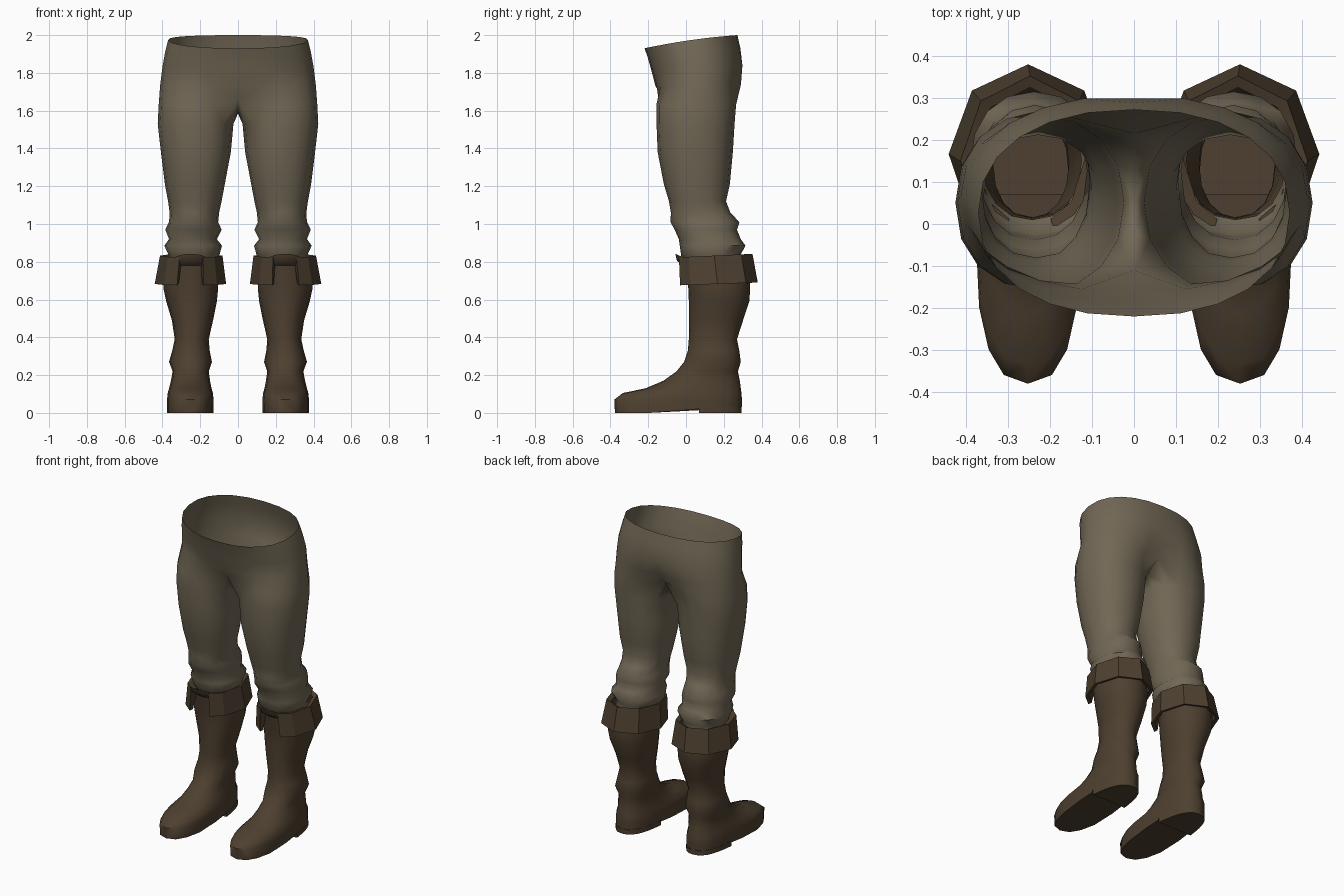
import bpy, bmesh, math

if "Cube" in bpy.data.objects:
    bpy.data.objects.remove(bpy.data.objects["Cube"])


def material(name, color):
    m = bpy.data.materials.new(name)
    m.diffuse_color = (*color, 1)
    m.use_nodes = True
    m.node_tree.nodes["Principled BSDF"].inputs["Base Color"].default_value = m.diffuse_color
    return m


CLOTH = material("olive_cloth", (0.165, 0.136, 0.090))
LEATHER = material("brown_leather", (0.076, 0.051, 0.029))


def curve_point(a, xi, xo, yf, yb, n=2.2):
    """Point on a rounded oval; angle 0 is the inner side, 90 degrees the front."""
    c, s = math.cos(a), math.sin(a)
    px = math.copysign(abs(c) ** (2 / n), c)
    py = math.copysign(abs(s) ** (2 / n), s)
    return ((xi + xo) / 2 - px * (xo - xi) / 2, (yf + yb) / 2 - py * (yb - yf) / 2)


def oval(count, z, xi, xo, yf, yb, n=2.2):
    return [(*curve_point(2 * math.pi * i / count, xi, xo, yf, yb, n), z) for i in range(count)]


def bridge(bm, a, b, closed=True):
    for i in range(len(a) if closed else len(a) - 1):
        j = (i + 1) % len(a)
        bm.faces.new((a[i], a[j], b[j], b[i]))


def add_ring(bm, pts):
    return [bm.verts.new(p) for p in pts]


def finish(bm, name, mat, angle=50):
    bmesh.ops.recalc_face_normals(bm, faces=bm.faces)
    me = bpy.data.meshes.new(name)
    bm.to_mesh(me)
    bm.free()
    ob = bpy.data.objects.new(name, me)
    bpy.context.collection.objects.link(ob)
    me.materials.append(mat)
    bpy.ops.object.select_all(action='DESELECT')
    ob.select_set(True)
    bpy.context.view_layer.objects.active = ob
    bpy.ops.object.shade_smooth_by_angle(angle=math.radians(angle))
    mod = ob.modifiers.new("mirror", 'MIRROR')
    mod.use_clip = True
    mod.merge_threshold = 0.0005
    return ob


def loft(name, rings, mat, closed=True, caps=(False, False), angle=50):
    bm = bmesh.new()
    vs = [add_ring(bm, r) for r in rings]
    for a, b in zip(vs, vs[1:]):
        bridge(bm, a, b, closed)
    for cap, r in zip(caps, (vs[0], vs[-1])):
        if cap:
            bm.faces.new(r)
    return finish(bm, name, mat, angle)


# Trousers: leg rings from hem to crotch (z, inner x, outer x, front y, back y)
N = 16
LEG = [
    (0.79, 0.125, 0.36, 0.01, 0.29), (0.83, 0.10, 0.365, -0.025, 0.285),
    (0.885, 0.085, 0.39, -0.033, 0.315), (0.92, 0.112, 0.365, -0.038, 0.29),
    (0.97, 0.087, 0.385, -0.06, 0.27), (1.01, 0.105, 0.365, -0.082, 0.283),
    (1.06, 0.10, 0.362, -0.08, 0.235), (1.12, 0.087, 0.37, -0.09, 0.212),
    (1.21, 0.07, 0.387, -0.117, 0.232), (1.38, 0.038, 0.408, -0.15, 0.248),
    (1.53, 0.024, 0.425, -0.156, 0.257),
]
bm = bmesh.new()
prev = None
for r in LEG:
    ring = add_ring(bm, oval(N, *r))
    if prev:
        bridge(bm, prev, ring)
    prev = ring
# Crotch ring: inner points are pulled onto the centre line as a saddle
pts = oval(N, 1.63, 0.02, 0.42, -0.157, 0.265)
for i, y, z in ((0, 0.06, 1.585), (1, -0.02, 1.60), (2, -0.11, 1.66), (15, 0.13, 1.60), (14, 0.215, 1.67)):
    pts[i] = (0, y, z)
ring = add_ring(bm, pts)
bridge(bm, prev, ring)
prev = ring[2:15]
# Pelvis: half rings up to the tilted open waist (z front, z back, width, front y, back y, centre dent)
for zf, zb, w, yf, yb, dent in ((1.73, 1.74, 0.412, -0.162, 0.298, 0.03),
                                (1.82, 1.84, 0.40, -0.185, 0.306, 0.008),
                                (1.89, 1.93, 0.385, -0.205, 0.288, 0),
                                (1.93, 2.0, 0.37, -0.22, 0.272, 0)):
    pts = []
    for k in range(13):
        a = math.pi / 2 + math.pi * k / 12
        x, y = curve_point(a, -w, w, yf, yb, 2.25)
        t = (y - yf) / (yb - yf)
        x = 0 if k in (0, 12) else x
        y -= dent if k == 12 else 0
        pts.append((x, y, zf + (zb - zf) * min(1, 1.5 * t - 0.5 * t * t)))
    ring = add_ring(bm, pts)
    bridge(bm, prev, ring, False)
    prev = ring
finish(bm, "trousers", CLOTH, 65)

# Boots: open shaft flowing into the foot
BOOT = [
    (0.81, 0.105, 0.39, -0.012, 0.335), (0.66, 0.105, 0.395, 0.012, 0.34),
    (0.59, 0.112, 0.38, 0.015, 0.335), (0.49, 0.132, 0.35, 0.016, 0.302),
    (0.39, 0.155, 0.335, 0.015, 0.27), (0.33, 0.15, 0.348, 0.01, 0.282),
    (0.27, 0.138, 0.365, -0.01, 0.29), (0.22, 0.155, 0.346, -0.05, 0.275),
    (0.17, 0.148, 0.355, -0.12, 0.285), (0.13, 0.14, 0.365, -0.215, 0.29),
    (0.105, 0.133, 0.372, -0.335, 0.294), (0.07, 0.129, 0.376, -0.38, 0.296),
    (0.0, 0.13, 0.375, -0.376, 0.295),
]
rings = [oval(N, *r, 2.5 if r[0] < 0.12 else 2.15) for r in BOOT]
# Arch of the sole rises towards the heel
rings[-1] = [(x, y, 0.025 * min(1, max(0, (y + 0.12) / 0.17))) for x, y, z in rings[-1]]
loft("boot", rings, LEATHER, caps=(False, True))

# Heel block with a straight front edge
heel = [[(x, max(y, 0.07), z) for x, y, _ in oval(32, 0, 0.13, 0.375, -0.376, 0.295, 2.5)]
        for z in (0.03, 0.0)]
loft("boot_heel", heel, LEATHER, caps=(True, True), angle=30)

# Turned-down cuff, open at the front: one cross-section per corner
sections = []
for deg in (22, 48, 90, 135, 180, 225, 270, 312, 338):
    a = math.radians(90 - deg)
    back = (1 - math.cos(math.radians(deg))) / 2
    profile = []
    for xi, xo, yf, yb, zf, zb in ((0.115, 0.38, 0.0, 0.325, 0.81, 0.83),
                                   (0.082, 0.413, -0.052, 0.352, 0.823, 0.842),
                                   (0.063, 0.441, -0.047, 0.38, 0.675, 0.69),
                                   (0.085, 0.419, -0.025, 0.358, 0.68, 0.695)):
        x, y = curve_point(a, xi, xo, yf, yb, 2)
        profile.append((x, y, zf + (zb - zf) * back))
    sections.append(profile)
loft("boot_cuff", sections, LEATHER, caps=(True, True), angle=30)

# Small lip standing above the cuff at the front opening
lip = [[], [], []]
for deg in (-40, -24, -8, 8, 24, 40):
    a = math.radians(90 - deg)
    rise = math.cos(math.radians(deg * 1.8))
    for row, (yf, z) in zip(lip, ((-0.014, 0.78), (-0.05, 0.805), (-0.058, 0.815 + 0.028 * rise))):
        x, y = curve_point(a, 0.115, 0.385, yf, 0.32, 2)
        row.append((x, y, z))
loft("boot_front_lip", lip, LEATHER, closed=False)
